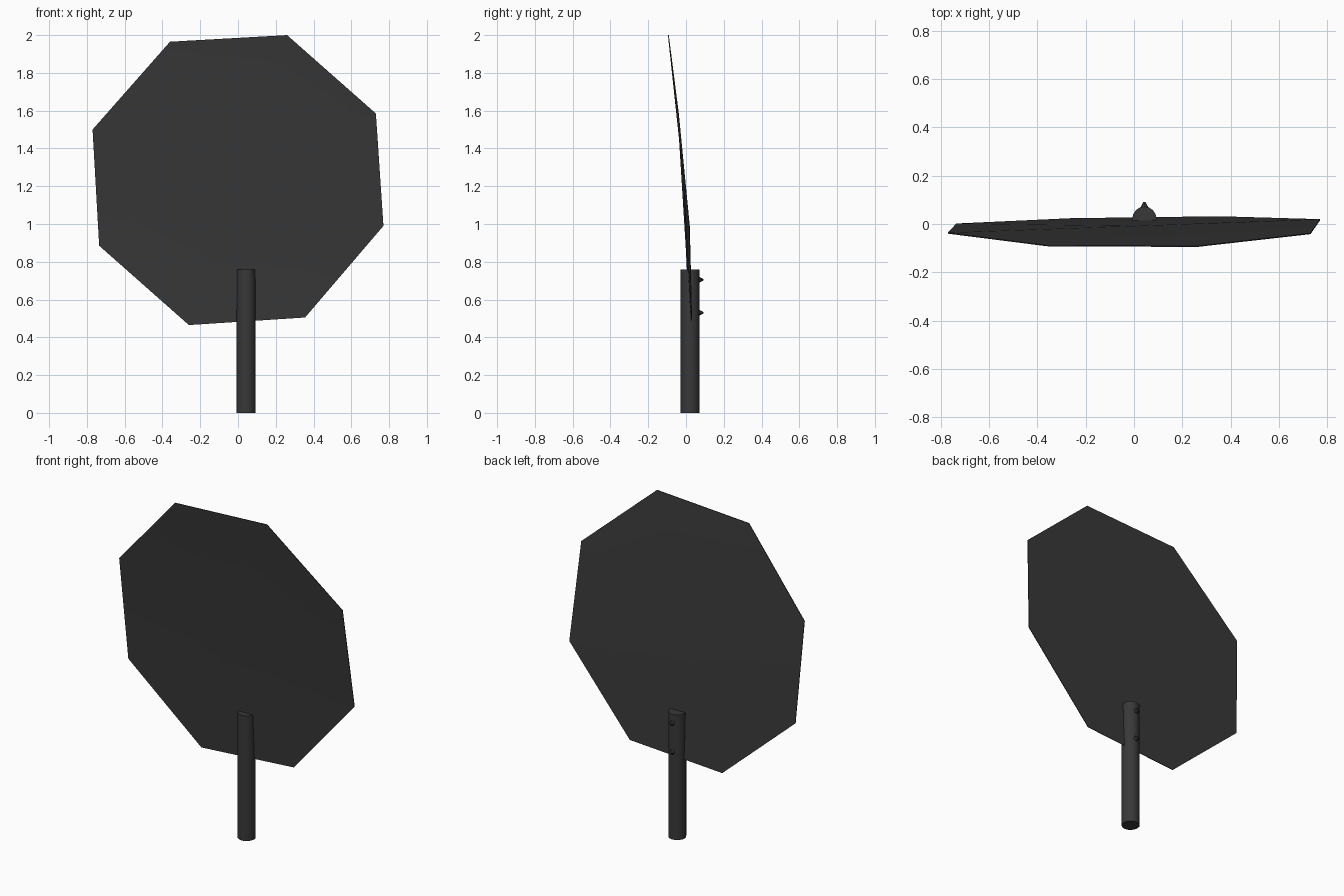
import bpy, bmesh, math

if "Cube" in bpy.data.objects:
    bpy.data.objects.remove(bpy.data.objects["Cube"])

dark = bpy.data.materials.new("dark_grey")
dark.diffuse_color = (0.04, 0.04, 0.04, 1)
dark.use_nodes = True
dark.node_tree.nodes["Principled BSDF"].inputs["Base Color"].default_value = dark.diffuse_color


def add_object(name, bm):
    bmesh.ops.recalc_face_normals(bm, faces=bm.faces)
    mesh = bpy.data.meshes.new(name)
    bm.to_mesh(mesh)
    bm.free()
    obj = bpy.data.objects.new(name, mesh)
    bpy.context.collection.objects.link(obj)
    mesh.materials.append(dark)
    return obj


def smooth(obj, angle):
    bpy.ops.object.select_all(action='DESELECT')
    obj.select_set(True)
    bpy.context.view_layer.objects.active = obj
    bpy.ops.object.shade_smooth_by_angle(angle=math.radians(angle))


# Thin octagonal panel, leaning forward at the top with a slight warp
rim = [(-0.36, -0.09, 1.965), (0.26, -0.093, 2.0), (0.73, -0.04, 1.585),
       (0.77, 0.018, 0.99), (0.355, 0.03, 0.505), (-0.26, 0.022, 0.465),
       (-0.735, 0.0, 0.885), (-0.77, -0.038, 1.50)]
bm = bmesh.new()
edge = [bm.verts.new(p) for p in rim]
for y in (-0.014, -0.008):
    hub = bm.verts.new((0, y, 1.235))
    ring = [bm.verts.new((x, v + (-0.002 if y < -0.01 else 0.002), z))
            for x, v, z in rim]
    for i in range(8):
        j = (i + 1) % 8
        bm.faces.new((hub, ring[i], ring[j]))
        bm.faces.new((ring[i], edge[i], edge[j], ring[j]))
smooth(add_object("sign_panel", bm), 30)

# Round post through the lower part of the panel
bm = bmesh.new()
bmesh.ops.create_cone(bm, cap_ends=True, segments=16, radius1=0.05,
                      radius2=0.05, depth=0.76)
bmesh.ops.translate(bm, verts=bm.verts, vec=(0.043, 0.022, 0.38))
smooth(add_object("post", bm), 40)

# Small pointed bolts on the back of the post
for k, z in enumerate((0.53, 0.705)):
    bpy.ops.mesh.primitive_cone_add(vertices=8, radius1=0.02, radius2=0.004,
                                    depth=0.03, location=(0.043, 0.077, z),
                                    rotation=(-math.pi / 2, 0, 0))
    bolt = bpy.context.object
    bolt.name = f"bolt_{k + 1}"
    bolt.data.materials.append(dark)
